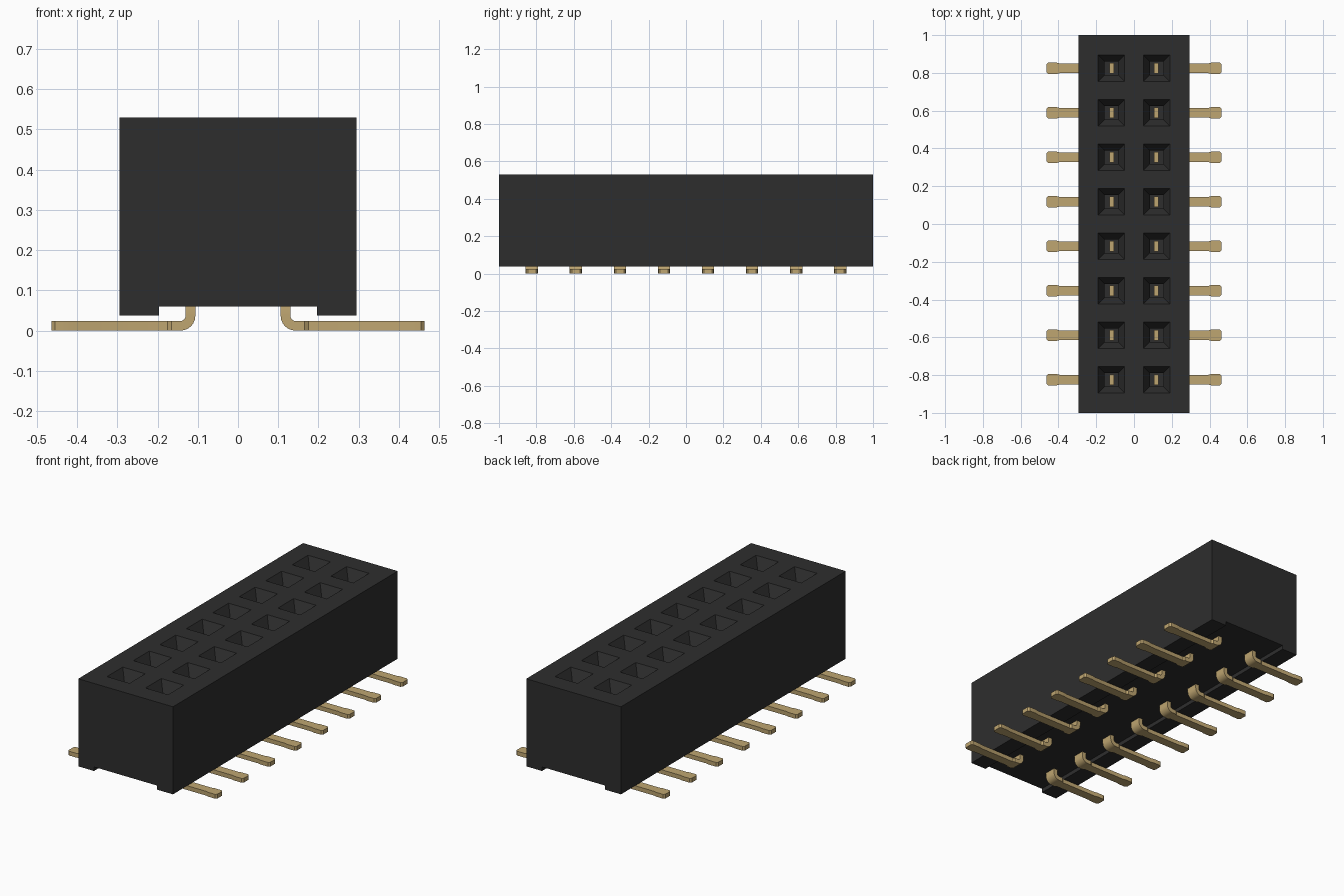
import bpy, bmesh, math

if "Cube" in bpy.data.objects:
    bpy.data.objects.remove(bpy.data.objects["Cube"], do_unlink=True)

ROWS, PITCH, PIN_X = 8, 0.2355, 0.12
TOP, BOTTOM, CHANNEL = 0.53, 0.037, 0.06
row_y = [(i - (ROWS - 1) / 2) * PITCH for i in range(ROWS)]


def material(name, rgb, rough, metal):
    m = bpy.data.materials.new(name)
    m.use_nodes = True
    m.diffuse_color = (*rgb, 1)
    node = m.node_tree.nodes["Principled BSDF"]
    node.inputs["Base Color"].default_value = (*rgb, 1)
    node.inputs["Roughness"].default_value = rough
    node.inputs["Metallic"].default_value = metal
    return m


black = material("black plastic", (0.027, 0.027, 0.027), 0.6, 0)
gold = material("gold metal", (0.52, 0.38, 0.165), 0.4, 0)


def loft(bm, rings):
    """Skin a stack of equal vertex rings and cap both ends."""
    loops = [[bm.verts.new(p) for p in ring] for ring in rings]
    for a, b in zip(loops, loops[1:]):
        for i in range(len(a)):
            j = (i + 1) % len(a)
            bm.faces.new((a[i], a[j], b[j], b[i]))
    bm.faces.new(loops[0])
    bm.faces.new(loops[-1])


def finish(bm, name, mat):
    bmesh.ops.recalc_face_normals(bm, faces=bm.faces)
    mesh = bpy.data.meshes.new(name)
    bm.to_mesh(mesh)
    bm.free()
    mesh.materials.append(mat)
    ob = bpy.data.objects.new(name, mesh)
    bpy.context.collection.objects.link(ob)
    return ob


def activate(ob):
    bpy.ops.object.select_all(action="DESELECT")
    ob.select_set(True)
    bpy.context.view_layer.objects.active = ob


# Housing: block profile with an open channel underneath
half = [(0.295, TOP), (0.295, BOTTOM), (0.197, BOTTOM), (0.197, CHANNEL)]
profile = half + [(-x, z) for x, z in reversed(half)]
bm = bmesh.new()
loft(bm, [[(x, y, z) for x, z in profile] for y in (-1, 1)])
housing = finish(bm, "housing", black)

# Sockets: tapered mouth leading into a square shaft
bm = bmesh.new()
socket = [(0.08, TOP + 0.01), (0.07, TOP), (0.036, TOP - 0.06), (0.036, 0.12)]
corners = [(-1, -1), (1, -1), (1, 1), (-1, 1)]
for cx in (-PIN_X, PIN_X):
    for cy in row_y:
        loft(bm, [[(cx + sx * r, cy + sy * r, z) for sx, sy in corners]
                  for r, z in socket])
cutter = finish(bm, "socket_cutter", black)
cutter.hide_render = True
cut = housing.modifiers.new("sockets", "BOOLEAN")
cut.operation, cut.solver, cut.object = "DIFFERENCE", "EXACT", cutter
activate(housing)
bpy.ops.object.modifier_apply(modifier=cut.name)
bpy.data.objects.remove(cutter, do_unlink=True)

# Lead path: (outer point, inner point, half width) from stem to foot tip
THICK, RADIUS = 0.024, 0.037
X0 = 0.106
path = [((X0, 0.3), (X0 + THICK, 0.3), 0.028),
        ((X0, 0.1), (X0 + THICK, 0.1), 0.028),
        ((X0, 0.09), (X0 + THICK, 0.09), 0.033)]
for k in range(7):
    a = math.pi * (1 + k / 12)
    pts = [(X0 + RADIUS + r * math.cos(a), RADIUS + r * math.sin(a))
           for r in (RADIUS, RADIUS - THICK)]
    path.append((*pts, 0.033))
foot = [(0.165, 0.033), (0.175, 0.026), (0.395, 0.026),
        (0.41, 0.03), (0.455, 0.03), (0.464, 0.021)]
path += [((x, 0), (x, THICK), w) for x, w in foot]

# Leads: one bent contact per row, mirrored to the other side
for n, cy in enumerate(row_y, 1):
    bm = bmesh.new()
    loft(bm, [[(o[0], cy - w, o[1]), (o[0], cy + w, o[1]),
               (i[0], cy + w, i[1]), (i[0], cy - w, i[1])]
              for o, i, w in path])
    lead = finish(bm, f"lead_pair_{n}", gold)
    activate(lead)
    bpy.ops.object.shade_smooth_by_angle(angle=math.radians(30))
    mirror = lead.modifiers.new("mirror", "MIRROR")
    mirror.use_axis[0] = True
